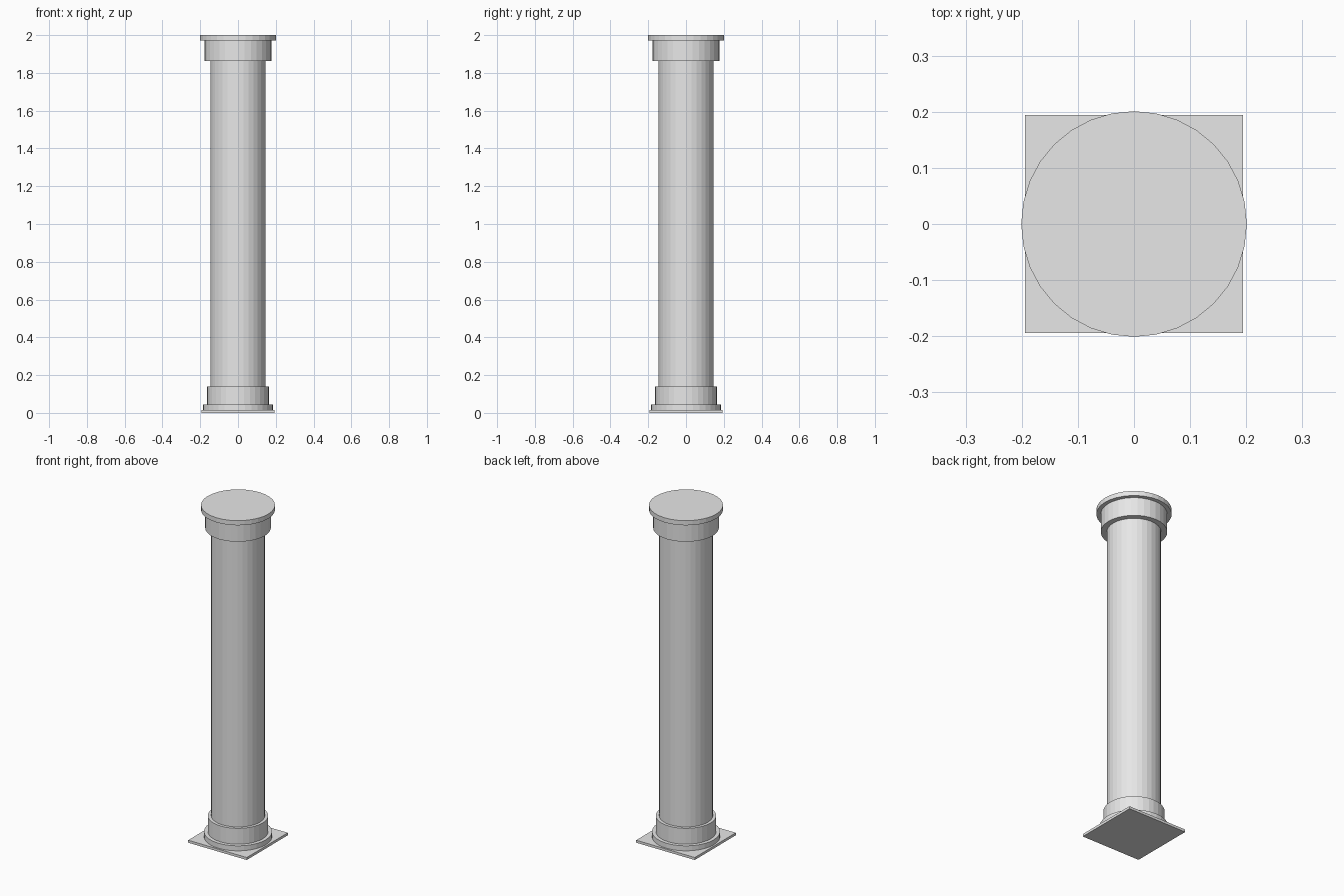
import bpy
import bmesh
from mathutils import Matrix

default = bpy.data.objects.get("Cube")
if default:
    bpy.data.objects.remove(default, do_unlink=True)

stone = bpy.data.materials.new("light_grey_stone")
stone.use_nodes = True
colour = (0.8, 0.8, 0.8, 1.0)
stone.diffuse_color = colour
stone.node_tree.nodes["Principled BSDF"].inputs["Base Color"].default_value = colour

SIDES = 32


def add_part(name, bm):
    mesh = bpy.data.meshes.new(name)
    bm.to_mesh(mesh)
    bm.free()
    mesh.materials.append(stone)
    obj = bpy.data.objects.new(name, mesh)
    bpy.context.collection.objects.link(obj)


def drum(name, radius, bottom, top):
    """Flat-faced cylinder standing between two heights."""
    bm = bmesh.new()
    bmesh.ops.create_cone(bm, cap_ends=True, segments=SIDES,
                          radius1=radius, radius2=radius, depth=top - bottom,
                          matrix=Matrix.Translation((0, 0, (bottom + top) / 2)))
    add_part(name, bm)


def slab(name, width, bottom, top):
    """Square plate standing between two heights."""
    bm = bmesh.new()
    place = Matrix.Translation((0, 0, (bottom + top) / 2))
    size = Matrix.Diagonal((width, width, top - bottom, 1))
    bmesh.ops.create_cube(bm, size=1, matrix=place @ size)
    add_part(name, bm)


# Square foot, then the stacked round parts from the ground up
slab("plinth", 0.388, 0, 0.015)
drum("base_disc", 0.185, 0.015, 0.045)
drum("base_drum", 0.164, 0.045, 0.14)
drum("shaft", 0.146, 0.14, 1.863)
drum("capital_drum", 0.178, 1.863, 1.972)
drum("capital_disc", 0.201, 1.972, 2)
